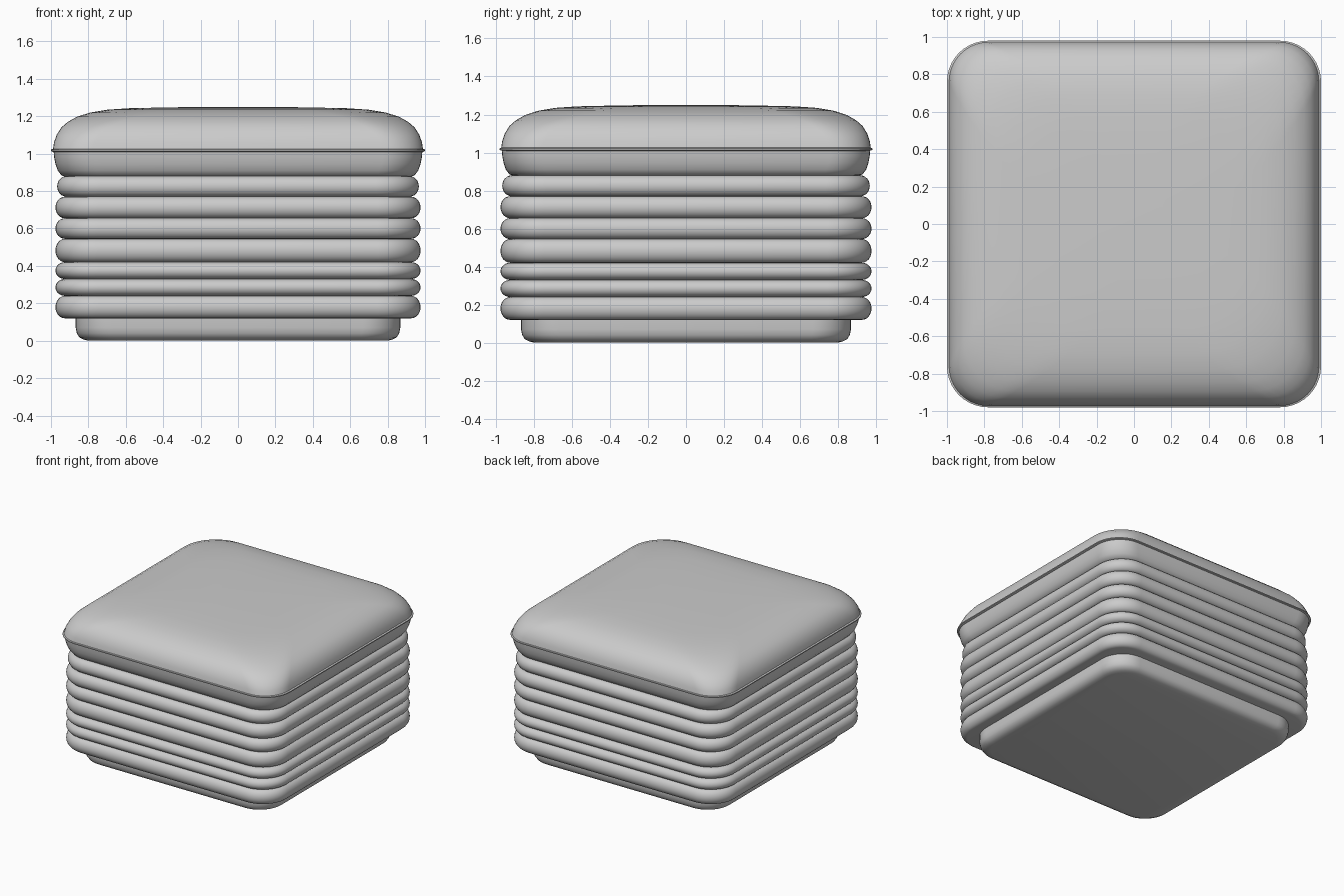
import bpy, bmesh, math

cube = bpy.data.objects.get("Cube")
if cube:
    bpy.data.objects.remove(cube, do_unlink=True)

grey = bpy.data.materials.new("plain_grey_fabric")
grey.use_nodes = True
colour = (0.6, 0.6, 0.6, 1)
grey.diffuse_color = colour
grey.node_tree.nodes["Principled BSDF"].inputs["Base Color"].default_value = colour

CORNER_STEPS = 10


def rounded_square(half_x, half_y, radius):
    """Outline of a square with round corners, counter-clockwise."""
    points = []
    for quarter, (sx, sy) in enumerate([(1, 1), (-1, 1), (-1, -1), (1, -1)]):
        for i in range(CORNER_STEPS + 1):
            a = math.pi / 2 * (quarter + i / CORNER_STEPS)
            points.append((sx * (half_x - radius) + radius * math.cos(a),
                           sy * (half_y - radius) + radius * math.sin(a)))
    return points


def loft(name, profile, depth=1.0):
    """Skin a bottom-to-top profile of (half width, height, corner radius)."""
    bm = bmesh.new()
    loops = [[bm.verts.new((x, y, z)) for x, y in rounded_square(h, h * depth, r)]
             for h, z, r in profile]
    for low, high in zip(loops, loops[1:]):
        for i in range(len(low)):
            j = (i + 1) % len(low)
            bm.faces.new((low[i], low[j], high[j], high[i]))
    bm.faces.new(list(reversed(loops[0])))
    bm.faces.new(loops[-1])
    mesh = bpy.data.meshes.new(name)
    bm.to_mesh(mesh)
    bm.free()
    mesh.materials.append(grey)
    obj = bpy.data.objects.new(name, mesh)
    bpy.context.collection.objects.link(obj)
    bpy.ops.object.select_all(action="DESELECT")
    obj.select_set(True)
    bpy.context.view_layer.objects.active = obj
    bpy.ops.object.shade_smooth_by_angle(angle=math.radians(40))
    return obj


# Recessed foot with a soft lower edge
foot = [(0.80, 0.0, 0.17), (0.825, 0.006, 0.18), (0.848, 0.018, 0.19),
        (0.862, 0.04, 0.2), (0.868, 0.07, 0.2), (0.868, 0.15, 0.2)]
loft("foot", foot)

# Stack of padded rolls around the body
seams = [0.12, 0.24, 0.33, 0.42, 0.545, 0.655, 0.77, 0.88]
for n, (low, high) in enumerate(zip(seams, seams[1:])):
    outer = 0.967 if n == len(seams) - 2 else 0.976
    bulge = (high - low) / 2
    roll = []
    for i in range(13):
        a = math.pi * (i / 12 - 0.5)
        inset = 0.05 * (1 - math.cos(a))
        roll.append((outer - inset, (low + high) / 2 + bulge * math.sin(a), 0.23 - inset))
    loft(f"padded_roll_{n + 1}", roll)

# Lower half of the cushion, bulging out to the seam
under = [(0.92, 0.875, 0.2), (0.945, 0.885, 0.2), (0.964, 0.91, 0.21),
         (0.976, 0.945, 0.21), (0.983, 0.98, 0.21), (0.986, 1.012, 0.21)]
loft("cushion_underside", under, 0.983)

# Thin welt along the seam
welt = [(0.985, 1.008, 0.21), (1.0, 1.014, 0.22), (1.0, 1.022, 0.22), (0.985, 1.028, 0.21)]
loft("cushion_welt", welt, 0.98)

# Domed top whose corners fall away more than its sides
dome = [(0.99, 1.018, 0.21), (0.984, 1.06, 0.22), (0.97, 1.1, 0.235),
        (0.945, 1.14, 0.26), (0.91, 1.17, 0.28), (0.86, 1.198, 0.31),
        (0.79, 1.22, 0.34), (0.70, 1.235, 0.36), (0.58, 1.243, 0.36),
        (0.40, 1.247, 0.28), (0.20, 1.25, 0.15)]
loft("cushion_top", dome, 0.983)
